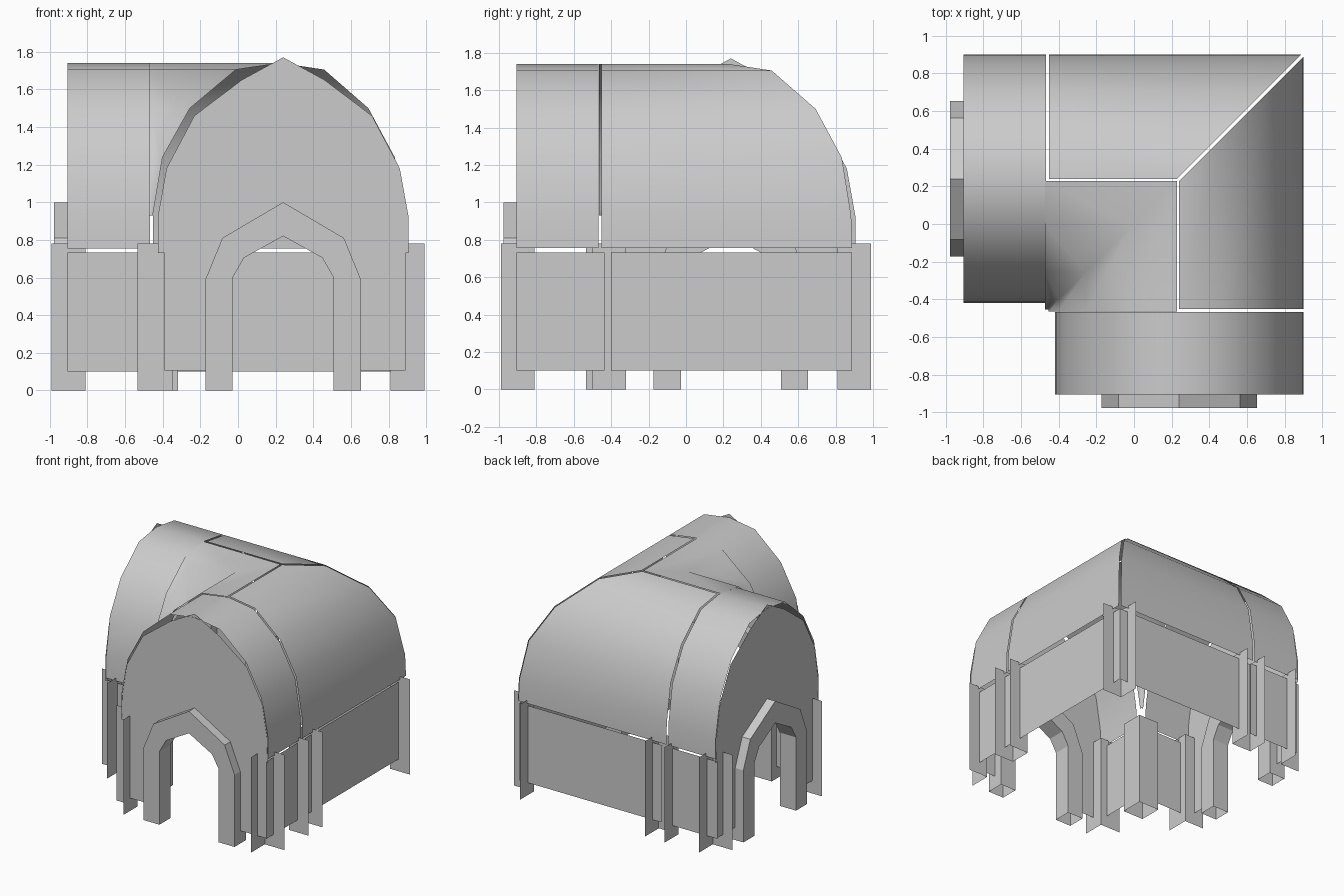
import bpy

if "Cube" in bpy.data.objects:
    bpy.data.objects.remove(bpy.data.objects["Cube"])

C = 0.24  # centre line of each wing

# half vault profile: offset from centre line, height
VAULT = [(0, 1.74), (0.23, 1.705), (0.465, 1.5), (0.605, 1.24), (0.655, 0.93), (0.66, 0.755)]


def make(name, verts, faces, smooth=False):
    mesh = bpy.data.meshes.new(name)
    mesh.from_pydata(verts, [], faces)
    if smooth:
        mesh.polygons.foreach_set("use_smooth", [True] * len(mesh.polygons))
    mesh.update()
    obj = bpy.data.objects.new(name, mesh)
    bpy.context.collection.objects.link(obj)
    return obj


def wing(name, verts, faces, smooth=False):
    """Build a part in the front wing and its diagonal reflection in the left wing."""
    make("front_" + name, verts, faces, smooth)
    make("left_" + name, [(y, x, z) for x, y, z in verts], [f[::-1] for f in faces], smooth)


def mirrored(half):
    return [(-u, z) for u, z in half[::-1]] + half[1 if half[0][0] == 0 else 0:]


def strip(n, flip=False):
    f = [(2 * i, 2 * i + 1, 2 * i + 3, 2 * i + 2) for i in range(n - 1)]
    return [q[::-1] for q in f] if flip else f


def planes(lines, z0, z1):
    """Upright sheets along plan segments."""
    v, f = [], []
    for x0, y0, x1, y1 in lines:
        k = len(v)
        v += [(x0, y0, z0), (x1, y1, z0), (x1, y1, z1), (x0, y0, z1)]
        f.append((k, k + 1, k + 2, k + 3))
    return v, f


# end barrel vaults
arch = mirrored(VAULT)
v = [(C + u, y, z) for u, z in arch for y in (-0.905, -0.468)]
wing("end_vault", v, strip(len(arch)), True)

# outer half vaults, mitred along the diagonal
v = []
for u, z in VAULT:
    v += [(C + u, -0.453, z), (C + u, C + u - 0.012, z)]
wing("mitred_vault", v, strip(len(VAULT)), True)

# inner corner vault, swept round the re-entrant corner
v, f = [], []
for u, z in VAULT[:5]:
    d = max(C - 0.012 - u * 1.04, -0.465)
    v += [(-0.472, d, z), (d, d, z), (d, -0.465, z)]
for i in range(4):
    for j in (0, 1):
        a = 3 * i + j
        f.append((a, a + 3, a + 4, a + 1))
make("inner_corner_vault", v, f, True)

# end walls with doorway
outer = mirrored([(0, 1.77), (0.22, 1.65), (0.472, 1.46), (0.62, 1.18), (0.665, 0.93),
                  (0.665, 0.73), (0.65, 0.73), (0.65, 0.105)])
outer = [(max(u, -0.63) if z < 0.74 and u > -0.655 else u, z) for u, z in outer]
door = mirrored([(0, 0.9), (0.27, 0.76), (0.34, 0.6), (0.34, 0.105)])[::-1]
v = [(C + u, -0.903, z) for u, z in outer + door]
wing("end_wall", v, [tuple(range(len(v)))[::-1]])

# door frames, hollow underneath
out = mirrored([(0, 1.0), (0.323, 0.81), (0.413, 0.59), (0.413, 0)])
inn = mirrored([(0, 0.82), (0.208, 0.705), (0.268, 0.6), (0.268, 0)])
v, f = [], []
for (a, z), (b, w) in zip(out, inn):
    v += [(C + a, -0.977, z), (C + a, -0.83, z), (C + b, -0.83, w), (C + b, -0.977, w)]
for i in range(len(out) - 1):
    for j in range(4):
        k = (j + 1) % 4
        f.append((4 * i + j, 4 * i + j + 4, 4 * i + k + 4, 4 * i + k))
wing("door_frame", v, [q[::-1] for q in f])

# lower wall panels
v, f = planes([(0.888, -0.905, 0.888, -0.435), (0.888, -0.4, 0.888, 0.888),
               (-0.405, -0.45, -0.405, -0.905)], 0.1, 0.732)
wing("wall_panels", v, f)

# outer corner posts: two sheets meeting at an inner edge
for name, sx, sy in (("back_right", 1, 1), ("front_right", 1, -1), ("back_left", -1, 1)):
    v, f = planes([(0.81 * sx, 0.81 * sy, 0.99 * sx, 0.81 * sy),
                   (0.81 * sx, 0.81 * sy, 0.81 * sx, 0.99 * sy)], 0, 0.78)
    make(name + "_post", v, f)

# middle posts on the outer walls
v, f = planes([(0.81, -0.5, 0.99, -0.5), (0.81, -0.32, 0.99, -0.32),
               (0.81, -0.5, 0.81, -0.32)], 0, 0.78)
wing("middle_post", v, f)

# posts at the inner end of each end wall
v, f = planes([(-0.535, -0.81, -0.345, -0.81), (-0.345, -0.81, -0.345, -0.99)], 0, 0.78)
wing("end_post", v, f)

# hollow post at the re-entrant corner
a, b = -0.535, -0.345
v, f = planes([(a, a, b, a), (b, a, b, b), (b, b, a, b), (a, b, a, a)], 0, 0.78)
make("inner_corner_post", v, f)
